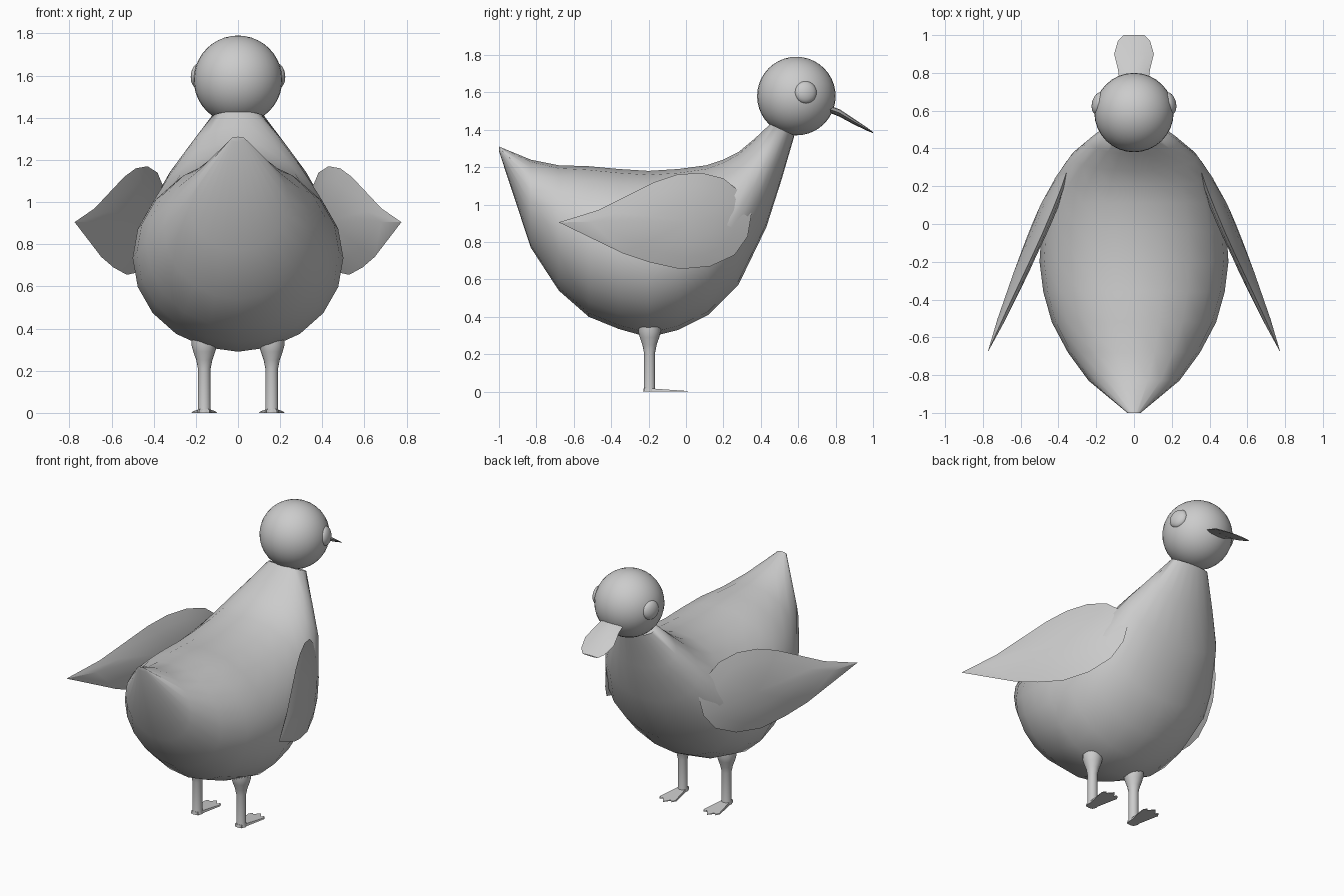
import bpy, bmesh
from math import sin, cos, pi, radians
from mathutils import Vector, Matrix

old = bpy.data.objects.get("Cube")
if old:
    bpy.data.objects.remove(old, do_unlink=True)

grey = bpy.data.materials.new("plain_grey")
grey.use_nodes = True
grey.diffuse_color = (0.6, 0.6, 0.6, 1)
grey.node_tree.nodes["Principled BSDF"].inputs["Base Color"].default_value = (0.6, 0.6, 0.6, 1)


def finish(name, bm, angle=40):
    bmesh.ops.recalc_face_normals(bm, faces=bm.faces)
    mesh = bpy.data.meshes.new(name)
    bm.to_mesh(mesh)
    bm.free()
    mesh.materials.append(grey)
    obj = bpy.data.objects.new(name, mesh)
    bpy.context.collection.objects.link(obj)
    bpy.ops.object.select_all(action='DESELECT')
    obj.select_set(True)
    bpy.context.view_layer.objects.active = obj
    bpy.ops.object.shade_smooth_by_angle(angle=radians(angle))
    return obj


def loft(name, rings, angle=40):
    """Skin a list of equally long closed rings and cap both ends."""
    bm = bmesh.new()
    loops = [[bm.verts.new(p) for p in ring] for ring in rings]
    n = len(loops[0])
    for a, b in zip(loops, loops[1:]):
        for i in range(n):
            j = (i + 1) % n
            bm.faces.new((a[i], a[j], b[j], b[i]))
    bm.faces.new(loops[0])
    bm.faces.new(loops[-1])
    return finish(name, bm, angle)


def oval(centre, u, v, n):
    """Closed ring around centre spanned by half axes u and v."""
    c, u, v = Vector(centre), Vector(u), Vector(v)
    return [c + u * cos(2 * pi * i / n) + v * sin(2 * pi * i / n) for i in range(n)]


def ball(name, matrix):
    bm = bmesh.new()
    bmesh.ops.create_uvsphere(bm, u_segments=32, v_segments=20, radius=1, matrix=matrix)
    return finish(name, bm)


# Body and neck: belly point (y, z), back point (y, z), half width
stations = [
    ((-1, 1.285), (-1, 1.31), 0.035),
    ((-.83, .77), (-.83, 1.24), .24),
    ((-.68, .54), (-.68, 1.21), .35),
    ((-.52, .40), (-.52, 1.205), .435),
    ((-.36, .335), (-.36, 1.19), .48),
    ((-.20, .29), (-.20, 1.18), .50),
    ((-.04, .33), (-.04, 1.19), .49),
    ((.12, .41), (.11, 1.21), .465),
    ((.28, .57), (.20, 1.24), .42),
    ((.43, .88), (.28, 1.28), .34),
    ((.51, 1.13), (.37, 1.355), .235),
    ((.58, 1.37), (.45, 1.43), .13),
]
rings = []
for low, high, w in stations:
    lo, hi = Vector((0, *low)), Vector((0, *high))
    rings.append(oval((lo + hi) / 2, (w, 0, 0), (hi - lo) / 2, 20))
loft("body", rings, 60)

# Head
ball("head", Matrix.Translation((0, .59, 1.58)) @ Matrix.Scale(.21, 4))

# Bill: flat spoon, y, z, half width, half thickness
bill = []
for y, z, w, t in [(.74, 1.52, .075, .018), (.82, 1.49, .085, .02), (.90, 1.442, .105, .015),
                   (.97, 1.402, .085, .008), (1, 1.385, .055, .003)]:
    bill.append([Vector((sx * w * k, y, z + sz * t)) for sx, k, sz in
                 [(-1, 1, 0), (-1, .6, .8), (0, 0, 1), (1, .6, .8), (1, 1, 0), (1, .6, -.8), (0, 0, -1), (-1, .6, -.8)]])
loft("bill", bill, 50)

# Wing outline (y, z), from the tip over the top edge and back underneath
outline = [(-.68, .905), (-.47, .97), (-.17, 1.12), (-.05, 1.16), (.08, 1.17), (.20, 1.14),
           (.31, 1.05), (.35, .95), (.33, .83), (.26, .73), (.13, .67), (-.03, .655),
           (-.19, .69), (-.34, .74)]


def wing_point(y, z, bulge):
    return Vector((.49 - .42 * y - .1 * (z - .9) + bulge, y, z))


def wing(name, side):
    cy, cz = .02, .91
    bm = bmesh.new()

    def vert(y, z, bulge):
        p = wing_point(y, z, bulge)
        return bm.verts.new((side * p.x, p.y, p.z))

    rim = [vert(y, z, 0) for y, z in outline]
    for face_dir in (1, -1):
        prev = rim
        for scale, bulge in [(.75, .022), (.4, .04)]:
            loop = [vert(cy + (y - cy) * scale, cz + (z - cz) * scale, face_dir * bulge) for y, z in outline]
            for i in range(len(rim)):
                j = (i + 1) % len(rim)
                bm.faces.new((prev[i], prev[j], loop[j], loop[i]))
            prev = loop
        top = vert(cy, cz, face_dir * .045)
        for i in range(len(rim)):
            bm.faces.new((prev[i], prev[(i + 1) % len(rim)], top))
    return finish(name, bm, 25)


# Webbed foot outline (x, y), heel first, with three toe tips
foot = [(-.025, -.225), (.025, -.225), (.035, -.16), (.06, -.04), (.045, -.015), (.03, -.03),
        (0, .01), (-.03, -.03), (-.045, -.015), (-.06, -.04), (-.035, -.16)]

for label, s in (("left", 1), ("right", -1)):
    wing(label + "_wing", s)

    # Eye: flattened dome lying on the head
    out = Vector((s * .95, .25, .1)).normalized()
    turn = out.to_track_quat('Z', 'Y').to_matrix().to_4x4()
    ball(label + "_eye", Matrix.Translation(Vector((0, .59, 1.58)) + out * .195)
         @ turn @ Matrix.Diagonal((.06, .06, .034, 1)))

    # Leg: thin shank flaring into the thigh
    leg = [(0, .034), (.02, .03), (.21, .03), (.25, .038), (.29, .052), (.32, .06), (.345, .06)]
    loft(label + "_leg", [oval((s * .16, -.195, z), (r, 0, 0), (0, r, 0), 16) for z, r in leg])

    # Foot: thin wedge, thickest at the heel
    base = [Vector((s * .16 + x, y, 0)) for x, y in foot]
    top = [Vector((s * .16 + x * .92, y, .003 + .07 * (.01 - y))) for x, y in foot]
    loft(label + "_foot", [base, top], 30)
